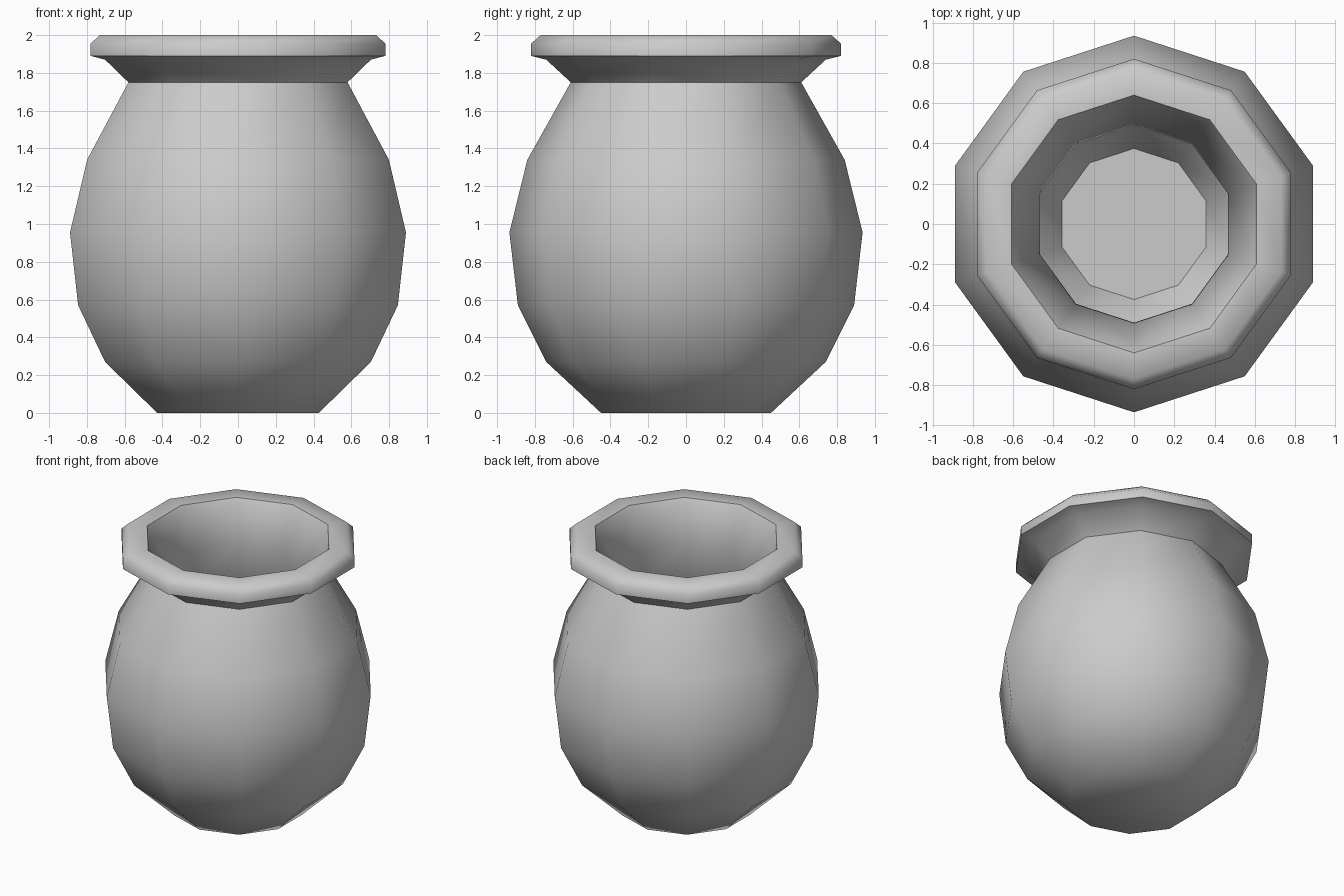
import bpy
import bmesh
import math

SIDES = 10

cube = bpy.data.objects.get("Cube")
if cube:
    bpy.data.objects.remove(cube, do_unlink=True)

clay = bpy.data.materials.new("plain_grey_clay")
clay.use_nodes = True
colour = (0.6, 0.6, 0.6, 1.0)
clay.diffuse_color = colour
clay.node_tree.nodes["Principled BSDF"].inputs["Base Color"].default_value = colour

# Profile as (corner radius, height): outer wall, rim, then inner wall
outer_wall = [(0.45, 0), (0.74, 0.27), (0.89, 0.57), (0.935, 0.955), (0.84, 1.34), (0.61, 1.75)]
rim = [(0.74, 1.87), (0.82, 1.89), (0.82, 1.955), (0.77, 2.0), (0.64, 2.0)]
inner_wall = [(0.49, 1.72), (0.73, 1.3), (0.82, 0.95), (0.77, 0.62), (0.52, 0.36), (0.375, 0.1)]


def lathe(name, profile):
    """Turn a profile about z into a closed, faceted solid with corners on the y axis."""
    bm = bmesh.new()
    rings = []
    for radius, height in profile:
        angles = [math.pi / 2 + math.tau * i / SIDES for i in range(SIDES)]
        rings.append([bm.verts.new((radius * math.cos(a), radius * math.sin(a), height)) for a in angles])
    for low, high in zip(rings, rings[1:]):
        for i in range(SIDES):
            j = (i + 1) % SIDES
            bm.faces.new((low[i], low[j], high[j], high[i]))
    # Underside and inner floor
    bm.faces.new(list(reversed(rings[0])))
    bm.faces.new(rings[-1])
    mesh = bpy.data.meshes.new(name)
    bm.to_mesh(mesh)
    bm.free()
    obj = bpy.data.objects.new(name, mesh)
    bpy.context.collection.objects.link(obj)
    return obj


# Pot with a flared rim
pot = lathe("pot", outer_wall + rim + inner_wall)
pot.data.materials.append(clay)
bpy.ops.object.select_all(action="DESELECT")
pot.select_set(True)
bpy.context.view_layer.objects.active = pot
bpy.ops.object.shade_smooth_by_angle(angle=math.radians(60))
